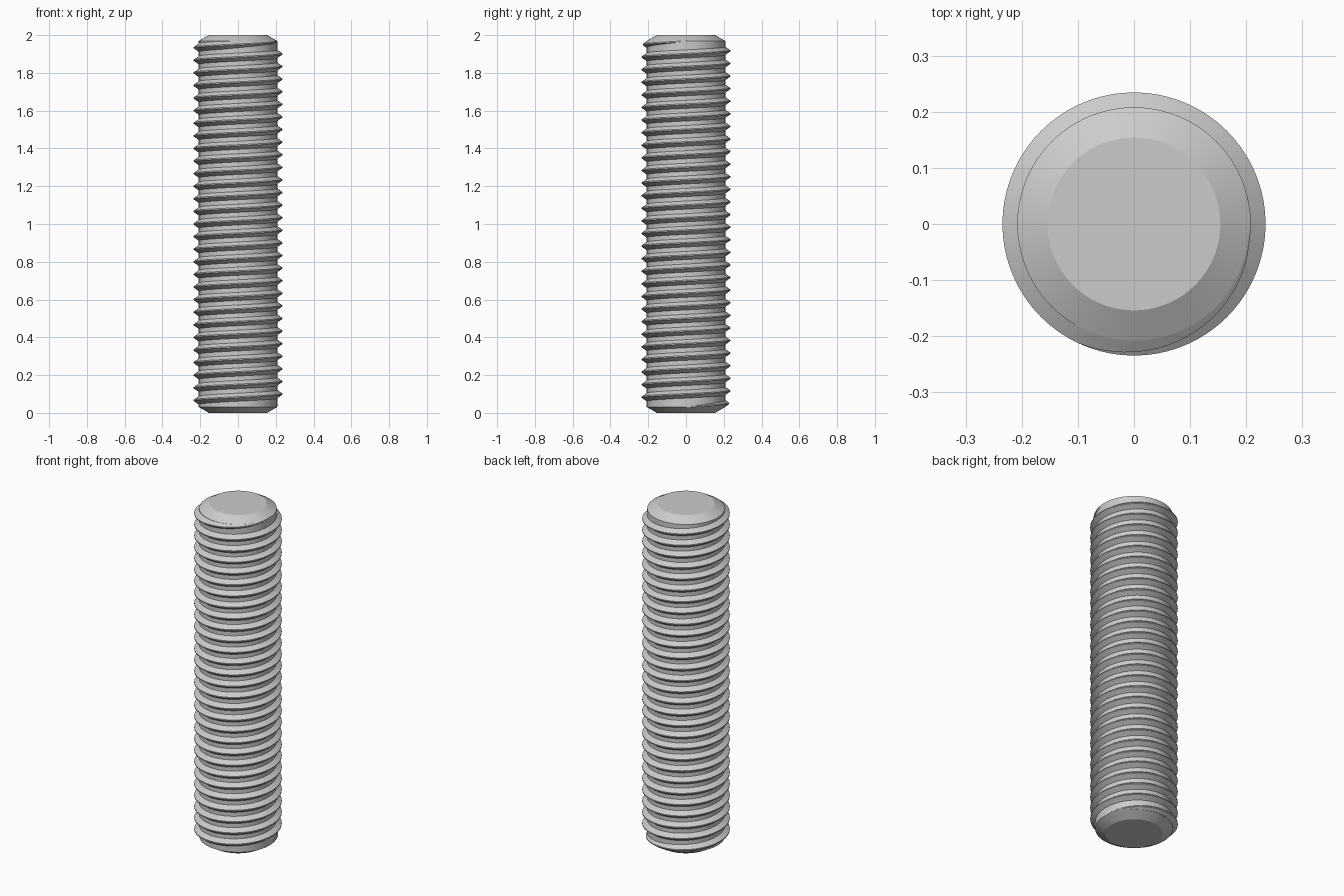
import bpy
import bmesh
import math

default_cube = bpy.data.objects.get("Cube")
if default_cube:
    bpy.data.objects.remove(default_cube, do_unlink=True)

HEIGHT = 2.0
CORE_R = 0.208
END_R = 0.154
CHAMFER = 0.031
CREST_R = 0.2345
STEPS = 72              # segments per turn
TURNS = 29
PITCH = (HEIGHT - 0.066) / TURNS
FADE = 0.32             # part of a turn over which the thread runs out

steel = bpy.data.materials.new("steel grey")
steel.use_nodes = True
grey = (0.6, 0.6, 0.6, 1)
steel.diffuse_color = grey
steel.node_tree.nodes["Principled BSDF"].inputs["Base Color"].default_value = grey


def finish(name, bm):
    """Turn a bmesh into a smooth shaded object with sharp edges kept."""
    mesh = bpy.data.meshes.new(name)
    bm.to_mesh(mesh)
    bm.free()
    mesh.materials.append(steel)
    obj = bpy.data.objects.new(name, mesh)
    bpy.context.collection.objects.link(obj)
    bpy.ops.object.select_all(action='DESELECT')
    obj.select_set(True)
    bpy.context.view_layer.objects.active = obj
    bpy.ops.object.shade_smooth_by_angle(angle=math.radians(20))
    return obj


def ring_point(bm, radius, angle, z):
    return bm.verts.new((radius * math.cos(angle), radius * math.sin(angle), z))


# Core rod: stacked rings with chamfered ends and flat caps
bm = bmesh.new()
profile = [(END_R, 0), (CORE_R, CHAMFER), (CORE_R, HEIGHT - CHAMFER), (END_R, HEIGHT)]
rings = [[ring_point(bm, r, math.tau * i / STEPS, z) for i in range(STEPS)]
         for r, z in profile]
for low, high in zip(rings, rings[1:]):
    for i in range(STEPS):
        j = (i + 1) % STEPS
        bm.faces.new((low[i], low[j], high[j], high[i]))
bm.faces.new(rings[0][::-1])
bm.faces.new(rings[-1])
finish("core_rod", bm)

# Thread: a right-handed ridge swept up the rod, running out at both ends
bm = bmesh.new()
base_r = CORE_R - 0.002
sections = []
for i in range(TURNS * STEPS + 1):
    turn = i / STEPS
    grow = min(1, turn / FADE, (TURNS - turn) / FADE)
    z = (HEIGHT - PITCH * TURNS) / 2 + PITCH * turn
    crest = base_r + (CREST_R - base_r) * grow
    half = 0.004 + 0.019 * grow
    section = [(base_r, -half), (crest, -0.003), (crest, 0.003), (base_r, half)]
    sections.append([ring_point(bm, r, math.tau * turn, z + dz) for r, dz in section])
for a, b in zip(sections, sections[1:]):
    for k in range(3):
        bm.faces.new((a[k], b[k], b[k + 1], a[k + 1]))
finish("screw_thread", bm)
